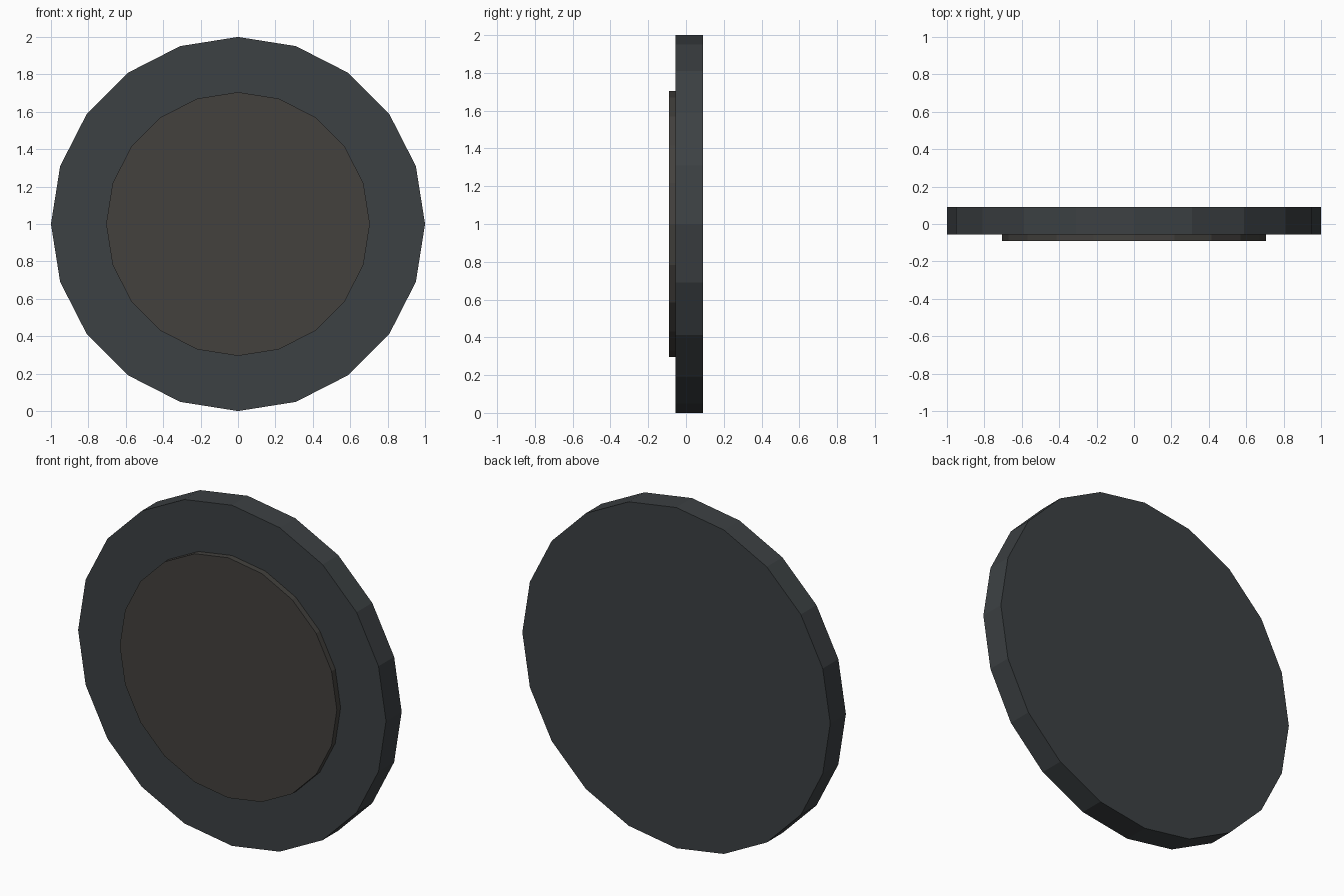
import bpy
import math

if "Cube" in bpy.data.objects:
    bpy.data.objects.remove(bpy.data.objects["Cube"])


def disc(name, radius, y_front, y_back, color):
    # 20-sided flat-shaded disc facing -y, centred at z = 1
    bpy.ops.mesh.primitive_cylinder_add(
        vertices=20, radius=radius, depth=y_back - y_front,
        location=(0, (y_front + y_back) / 2, 1),
        rotation=(math.pi / 2, 0, 0))
    obj = bpy.context.object
    obj.name = name
    mat = bpy.data.materials.new(name + "_material")
    mat.diffuse_color = (*color, 1)
    mat.use_nodes = True
    mat.node_tree.nodes["Principled BSDF"].inputs["Base Color"].default_value = mat.diffuse_color
    obj.data.materials.append(mat)
    return obj


# thick outer body
disc("outer_disc", 1.0, -0.055, 0.09, (0.045, 0.052, 0.056))
# thin raised plate on the front
disc("front_plate", 0.705, -0.09, -0.055, (0.056, 0.053, 0.048))
